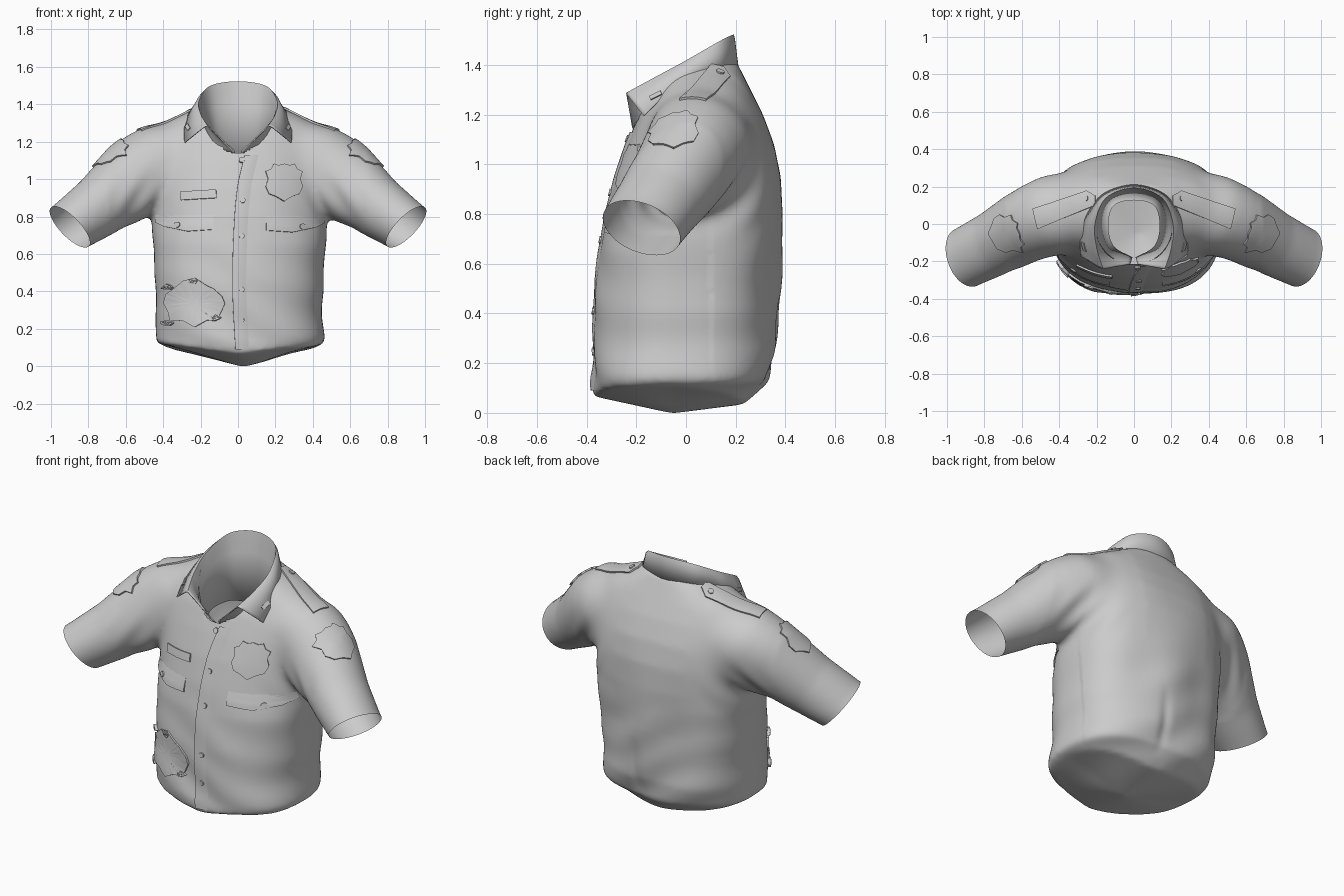
import bpy, bmesh, math, random
from mathutils import Vector
from mathutils.bvhtree import BVHTree

random.seed(4)
if "Cube" in bpy.data.objects:
    bpy.data.objects.remove(bpy.data.objects["Cube"])

grey = bpy.data.materials.new("cloth grey")
grey.use_nodes = True
grey.diffuse_color = (0.6, 0.6, 0.6, 1)
grey.node_tree.nodes["Principled BSDF"].inputs["Base Color"].default_value = (0.6, 0.6, 0.6, 1)


def finish(bm, name, angle=40):
    mesh = bpy.data.meshes.new(name)
    bm.to_mesh(mesh)
    bm.free()
    mesh.materials.append(grey)
    obj = bpy.data.objects.new(name, mesh)
    bpy.context.collection.objects.link(obj)
    for o in bpy.context.selected_objects:
        o.select_set(False)
    obj.select_set(True)
    bpy.context.view_layer.objects.active = obj
    bpy.ops.object.shade_smooth_by_angle(angle=math.radians(angle))
    return obj


def loft(bm, rings, closed=True, caps=False):
    rows = [[bm.verts.new(p) for p in r] for r in rings]
    n = len(rows[0])
    for a, b in zip(rows, rows[1:]):
        for i in range(n if closed else n - 1):
            j = (i + 1) % n
            bm.faces.new((a[i], a[j], b[j], b[i]))
    if caps:
        bm.faces.new(rows[0][::-1])
        bm.faces.new(rows[-1])
    return rows


def spline(points, steps):
    """Catmull-Rom through the points."""
    p = [Vector(q) for q in points]
    p = [2 * p[0] - p[1]] + p + [2 * p[-1] - p[-2]]
    out = []
    for a, b, c, d in zip(p, p[1:], p[2:], p[3:]):
        for k in range(steps):
            t = k / steps
            out.append(0.5 * (2 * b + (c - a) * t + (2 * a - 5 * b + 4 * c - d) * t * t
                              + (3 * b - a - 3 * c + d) * t ** 3))
    return out + [p[-2]]


# Torso volume: height, half width, front y, back y
profile = [(0.07, 0.42, -0.37, 0.23), (0.13, 0.45, -0.375, 0.33), (0.25, 0.45, -0.37, 0.36),
           (0.45, 0.445, -0.365, 0.37), (0.65, 0.46, -0.345, 0.38), (0.8, 0.47, -0.32, 0.385),
           (0.95, 0.48, -0.282, 0.38), (1.08, 0.48, -0.238, 0.355), (1.2, 0.465, -0.19, 0.31),
           (1.29, 0.42, -0.135, 0.265), (1.35, 0.3, -0.1, 0.235), (1.41, 0.17, -0.08, 0.205)]
bm = bmesh.new()
rings = []
for z, hx, yf, yb in profile:
    ring = []
    for k in range(64):
        a = math.tau * k / 64
        c, s = math.cos(a), math.sin(a)
        e = 0.92 if s < 0 and z > 0.7 else 0.82
        lift = 0.045 * abs(c) - 0.035 * max(0, s) if z < 0.1 else 0
        ring.append((0.008 + hx * math.copysign(abs(c) ** e, c),
                     (yf + yb) / 2 + (yb - yf) / 2 * math.copysign(abs(s) ** e, s), z + lift))
    rings.append(ring)
rings.insert(0, [(0.03 + 0.02 * math.cos(math.tau * k / 64), -0.05 + 0.02 * math.sin(math.tau * k / 64), 0)
                 for k in range(64)])
loft(bm, rings, caps=True)

# Sleeve volumes: centre, radius along the arm's width, radius through its height
cuff, axis = Vector((0.9, -0.18, 0.745)), Vector((0.78, -0.34, -0.53)).normalized()
hem = Vector((0.67, -0.32, -0.67))
sections = [((0.26, 0.09, 1.14), 0.2, 0.19), ((0.4, 0.06, 1.09), 0.22, 0.225),
            ((0.52, 0.015, 1.02), 0.205, 0.225), ((0.62, -0.035, 0.948), 0.192, 0.198),
            ((0.75, -0.105, 0.85), 0.175, 0.165), ((0.9, -0.18, 0.745), 0.165, 0.143),
            ((1.05, -0.245, 0.64), 0.163, 0.138)]
for side in (-1, 1):
    ax = Vector((axis.x * side, axis.y, axis.z))
    up = (Vector((0, 0.35, 1)) - ax * ax.dot(Vector((0, 0.35, 1)))).normalized()
    wide = ax.cross(up)
    loft(bm, [[Vector((c[0] * side, c[1], c[2])) + wide * w * math.cos(math.tau * k / 48)
               + up * h * math.sin(math.tau * k / 48) for k in range(48)]
              for c, w, h in sections], caps=True)
bmesh.ops.recalc_face_normals(bm, faces=bm.faces)
shirt = finish(bm, "shirt_body")

# Fuse the volumes into one cloth skin, blending the shoulders most
mod = shirt.modifiers.new("fuse", 'REMESH')
mod.mode, mod.voxel_size = 'VOXEL', 0.014
bpy.ops.object.modifier_apply(modifier="fuse")
bm = bmesh.new()
bm.from_mesh(shirt.data)
shoulders = [v for v in bm.verts if 0.22 < abs(v.co.x) < 0.68 and v.co.z > 0.72]
for verts, times in ((shoulders, 45), (bm.verts[:], 5)):
    for _ in range(times):
        bmesh.ops.smooth_vert(bm, verts=verts, factor=0.5, use_axis_x=True, use_axis_y=True, use_axis_z=True)

# Cloth folds: pulls at the waist, long drapes down the back, creases at the armpits
bm.normal_update()
for v in bm.verts:
    x, y, z = v.co
    low = max(0, min(1, (0.8 - z) / 0.4)) * min(1, z / 0.15)
    d = 0.005 * low * math.sin(13 * x + 9 * z + 3 * math.sin(4 * z))
    d += 0.004 * low * math.sin(24 * z + 7 * x + 2 * math.sin(6 * x))
    if y > 0.1 and abs(x) < 0.5:
        d += 0.008 * math.sin(16 * x + 2 * z) * max(0, 1 - abs(z - 0.55) / 0.5)
        d -= 0.025 * math.exp(-((x - 0.08) / 0.03) ** 2) * max(0, 1 - z / 0.5) * max(0, min(1, z / 0.2 - 0.4))
    pit = math.exp(-((abs(x) - 0.5) ** 2 + (z - 0.85) ** 2) / 0.015)
    d += 0.007 * pit * math.sin(45 * (abs(x) + 0.6 * z))
    v.co += v.normal * d

# Open the sleeve ends
for side in (-1, 1):
    verts = [v for v in bm.verts if v.co.x * side > 0.6]
    near = set(verts)
    faces = [f for f in bm.faces if all(v in near for v in f.verts)]
    edges = [e for e in bm.edges if all(v in near for v in e.verts)]
    bmesh.ops.bisect_plane(bm, geom=verts + edges + faces, plane_co=(cuff.x * side, cuff.y, cuff.z),
                           plane_no=(hem.x * side, hem.y, hem.z), clear_outer=True)


# Open the neck and pull its edge to a clean oval
def neck_radius(p):
    return math.hypot(p.x / 0.205, (p.y + 0.012) / 0.203)


bmesh.ops.delete(bm, geom=[f for f in bm.faces if f.normal.z > 0 and f.calc_center_median().z > 1
                           and neck_radius(f.calc_center_median()) < 1], context='FACES')
for v in bm.verts:
    if v.is_boundary and v.co.z > 1.05 and abs(v.co.x) < 0.3:
        r = neck_radius(v.co)
        v.co.x, v.co.y = v.co.x / r, (v.co.y + 0.012) / r - 0.012
surface = BVHTree.FromBMesh(bm)
bm.to_mesh(shirt.data)
bm.free()
bpy.ops.object.shade_smooth_by_angle(angle=math.radians(60))

# Collar: inner lining, stand, fold line and turned-down leaf
lining = [(0.01, -0.18, 1.11), (0.11, -0.12, 1.12), (0.14, -0.01, 1.12), (0.11, 0.1, 1.12), (0, 0.13, 1.12)]
stand = [(0.02, -0.215, 1.15), (0.14, -0.165, 1.21), (0.19, -0.01, 1.32), (0.14, 0.13, 1.38), (0, 0.175, 1.4)]
fold = [(0.165, -0.24, 1.285), (0.2, -0.13, 1.345), (0.21, 0, 1.415), (0.15, 0.14, 1.495), (0, 0.192, 1.52)]
leaf = [(0.285, -0.17, 1.195), (0.285, -0.08, 1.28), (0.255, 0.04, 1.36), (0.165, 0.16, 1.385), (0, 0.208, 1.395)]
inner, base, crest, tip = [spline(r + [(-x, y, z) for x, y, z in r[-2::-1]], 8)
                           for r in (lining, stand, fold, leaf)]
puff = [f.lerp(l, 0.12) + Vector((f.x * 0.04, 0, 0)) for f, l in zip(crest, tip)]
bm = bmesh.new()
loft(bm, [inner, base, [a.lerp(b, 0.5) for a, b in zip(base, crest)], crest, puff, tip], closed=False)
bmesh.ops.recalc_face_normals(bm, faces=bm.faces)
collar_surface = BVHTree.FromBMesh(bm)
collar = finish(bm, "collar", 60)
thick = collar.modifiers.new("thickness", 'SOLIDIFY')
thick.thickness, thick.offset = 0.006, 0


# Plates laid on the cloth: an outline is cast along a direction onto the surface
def plate(name, outline, origin, look, right, t=0.0095, tree=surface, taper=False, rough=0):
    look, right = Vector(look).normalized(), Vector(right).normalized()
    up = right.cross(look)
    cu, cv = (sum(p[i] for p in outline) / len(outline) for i in (0, 1))
    top, low = max(p[1] for p in outline), min(p[1] for p in outline)
    edge = [(a[0] + (b[0] - a[0]) * k / 6, a[1] + (b[1] - a[1]) * k / 6)
            for a, b in zip(outline, outline[1:] + outline[:1]) for k in range(6)]

    def cast(u, v, height):
        start = Vector(origin) + right * u + up * v
        hit, normal = tree.ray_cast(start, look)[:2]
        if hit is None:
            hit, normal = tree.find_nearest(start + look * 0.6)[:2]
        if normal.dot(look) > 0:
            normal = -normal
        if taper:
            height *= min(1, 1.5 * (top - v) / (top - low))
        return hit + normal * height

    bm = bmesh.new()
    levels = [(1, -0.004), (1, t), (0.8, t), (0.6, t), (0.4, t), (0.2, t)]
    rows = loft(bm, [[cast(cu + (u - cu) * s, cv + (v - cv) * s, h + (random.uniform(0, rough) if 0 < h else 0))
                      for u, v in edge] for s, h in levels])
    bm.faces.new(rows[-1])
    bmesh.ops.recalc_face_normals(bm, faces=bm.faces)
    return finish(bm, name, 35)


def disc(r, n=10):
    return [(r * math.cos(math.tau * k / n), r * math.sin(math.tau * k / n)) for k in range(n)]


def box(w, h):
    return [(-w / 2, -h / 2), (w / 2, -h / 2), (w / 2, h / 2), (-w / 2, h / 2)]


front, across = (0, 1, 0), (1, 0, 0)
half = [(0, 1), (0.3, 0.92), (0.55, 1), (0.7, 0.72), (0.98, 0.6), (0.85, 0.2), (0.98, -0.2),
        (0.8, -0.6), (0.4, -0.75), (0, -1)]
shield = [(x * 0.1, y * 0.1) for x, y in half + [(-x, y) for x, y in half[-2:0:-1]]]
plate("chest_badge", shield, (0.245, -1, 0.98), front, across)
plate("name_plate", box(0.19, 0.045), (-0.21, -1, 0.915), front, (1, 0, 0.06))

# Pocket flaps and buttons
flap = [(-0.15, 0.04), (0.16, 0.04), (0.16, -0.04), (0.02, -0.05), (-0.1, -0.025), (-0.15, 0)]
plate("right_pocket_flap", flap, (-0.29, -1, 0.77), front, across, 0.008, taper=True)
plate("left_pocket_flap", [(-x, y) for x, y in flap], (0.31, -1, 0.765), front, across, 0.008, taper=True)
for i, (x, z) in enumerate([(0.02, 1.1), (0.025, 0.885), (0.02, 0.695), (0.02, 0.41), (0.02, 0.245),
                            (-0.32, 0.755), (0.34, 0.745)]):
    plate(f"button_{i + 1}", disc(0.015), (x, -1, z), front, across, 0.013)

# Front placket: a raised strip with a crisp right edge
bm = bmesh.new()
strip = []
for p in spline([(0.035, 0, 1.13), (-0.005, 0, 0.95), (-0.025, 0, 0.7), (-0.03, 0, 0.4), (-0.015, 0, 0.09)], 10):
    row = []
    for dx, h in ((0, -0.004), (0.001, 0.009), (0.03, 0.008), (0.06, 0.004), (0.09, -0.004)):
        hit = surface.ray_cast(Vector((p.x + dx, -1, p.z)), Vector(front))[0]
        row.append(hit - Vector((0, h, 0)))
    strip.append(row)
loft(bm, strip, closed=False)
bmesh.ops.recalc_face_normals(bm, faces=bm.faces)
finish(bm, "front_placket", 35)

# Torn, crumpled cloth at the lower right, with a few loose scraps
tear = [(0.165 * math.cos(a) * random.uniform(0.85, 1.12), 0.12 * math.sin(a) * random.uniform(0.8, 1.15))
        for a in (math.tau * k / 16 for k in range(16))]
plate("torn_patch", tear, (-0.23, -1, 0.335), front, across, 0.009, rough=0.002)
for i, (x, z) in enumerate([(-0.37, 0.23), (-0.24, 0.455), (-0.12, 0.26), (-0.37, 0.42)]):
    scrap = [(u * random.uniform(1, 2), v * random.uniform(0.5, 1.2)) for u, v in disc(0.018, 7)]
    plate(f"torn_scrap_{i + 1}", scrap, (x, -1, z), front, across, 0.015, rough=0.003)

# Shoulder straps, sleeve patches and collar pins on both sides
for side, word in ((-1, "right"), (1, "left")):
    strap = [(side * x, y) for x, y in ((0.205, 0.1), (0.205, 0.15), (0.25, 0.175), (0.54, 0.08), (0.515, -0.025))]
    plate(word + "_shoulder_strap", strap, (0, 0, 2), (0, 0, -1), across)
    plate(word + "_strap_button", disc(0.015), (side * 0.255, 0.135, 2), (0, 0, -1), across, 0.016)
    plate(word + "_sleeve_patch", [(x, y * 1.08) for x, y in shield],
          (side * 1.4, -0.05, 1.84), (-side * 0.7, 0, -0.7), (0, side, 0))
    plate(word + "_collar_pin", box(0.05, 0.016), (side, -0.12, 1.275), (-side, 0, 0),
          (0, side, side * 0.5), 0.008, collar_surface)
